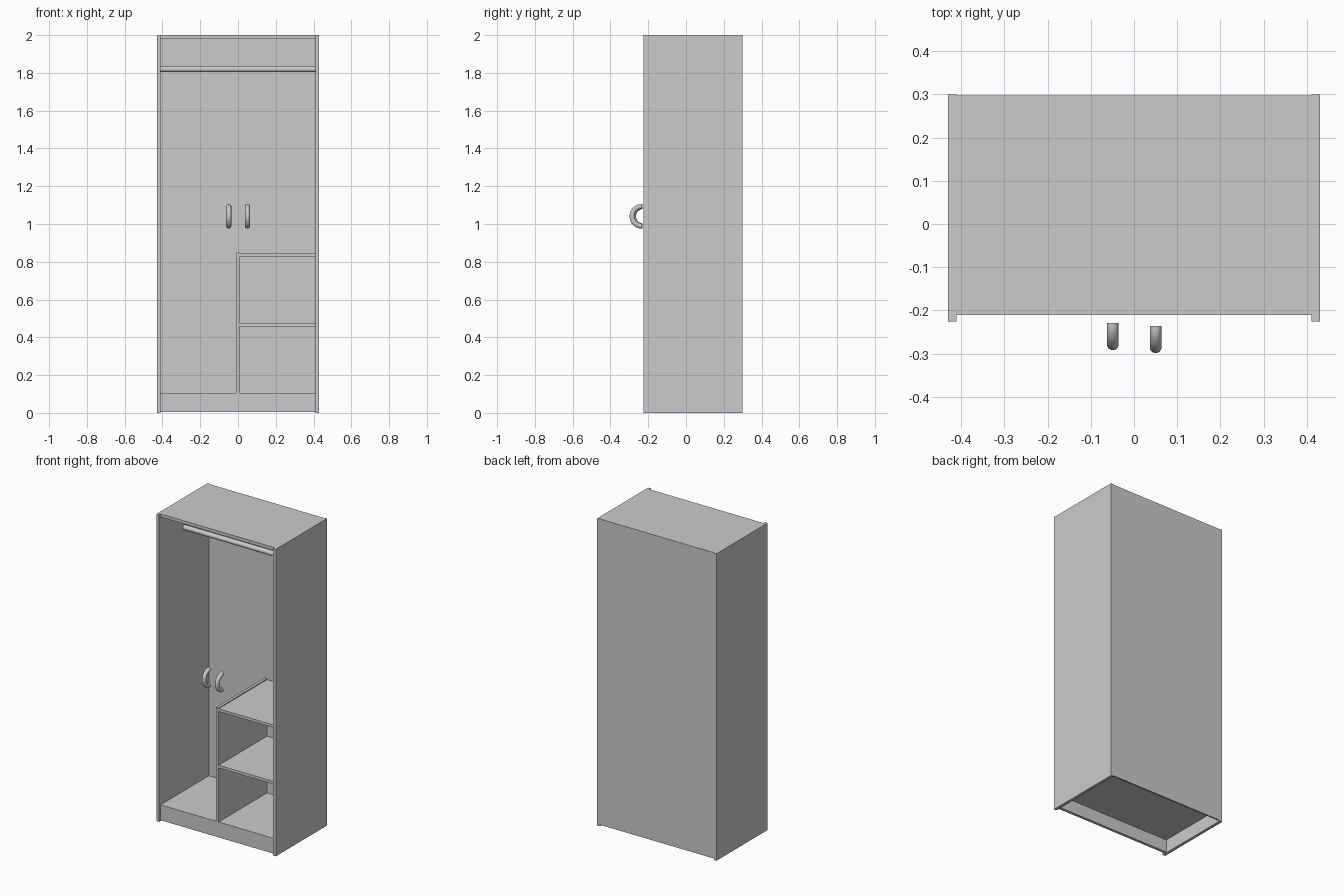
import bpy, bmesh, math
from mathutils import Vector

if "Cube" in bpy.data.objects:
    bpy.data.objects.remove(bpy.data.objects["Cube"])

grey = bpy.data.materials.new("light_grey")
grey.diffuse_color = (0.6, 0.6, 0.6, 1)
grey.use_nodes = True
grey.node_tree.nodes["Principled BSDF"].inputs["Base Color"].default_value = grey.diffuse_color


def finish(name, bm):
    bmesh.ops.recalc_face_normals(bm, faces=bm.faces)
    mesh = bpy.data.meshes.new(name)
    bm.to_mesh(mesh)
    bm.free()
    mesh.materials.append(grey)
    obj = bpy.data.objects.new(name, mesh)
    bpy.context.collection.objects.link(obj)
    return obj


def panel(name, x, y, z):
    """Board spanning the given (min, max) ranges."""
    bm = bmesh.new()
    bmesh.ops.create_cube(bm, size=1)
    for v in bm.verts:
        v.co = Vector([(r[0] + r[1]) / 2 + c * (r[1] - r[0]) for r, c in zip((x, y, z), v.co)])
    return finish(name, bm)


def tube(name, rings):
    """Skin a list of vertex rings, with capped ends and smooth sides."""
    bm = bmesh.new()
    loops = [[bm.verts.new(p) for p in ring] for ring in rings]
    n = len(loops[0])
    for a, b in zip(loops, loops[1:]):
        for i in range(n):
            bm.faces.new((a[i], a[(i + 1) % n], b[(i + 1) % n], b[i])).smooth = True
    bm.faces.new(loops[0])
    bm.faces.new(loops[-1])
    obj = finish(name, bm)
    bpy.context.view_layer.objects.active = obj
    obj.select_set(True)
    bpy.ops.object.shade_smooth_by_angle(angle=math.radians(40))
    obj.select_set(False)


W = 0.411          # inner half width
FRONT, BACK = -0.21, 0.287

# Carcass
panel("left_side", (-0.43, -W), (-0.225, 0.30), (0, 2))
panel("right_side", (W, 0.43), (-0.225, 0.30), (0, 2))
panel("back_panel", (-W, W), (BACK, 0.297), (0.008, 2))
panel("top_panel", (-W, W), (FRONT, BACK), (1.98, 2))
panel("bottom_panel", (-W, W), (FRONT + 0.018, BACK), (0.087, 0.105))
panel("plinth", (-W, W), (FRONT, FRONT + 0.018), (0.005, 0.105))

# Shelf compartment
panel("divider", (-0.01, 0.008), (FRONT, BACK), (0.105, 0.849))
for name, top in (("upper_shelf", 0.843), ("lower_shelf", 0.475)):
    panel(name, (0.008, W), (FRONT, BACK), (top - 0.018, top))

# Hanging rail
turn = [2 * math.pi * i / 24 for i in range(24)]
tube("hanging_rail", [[(x, 0.035 + 0.016 * math.cos(a), 1.82 + 0.016 * math.sin(a)) for a in turn]
                      for x in (-W, W)])

# Half-ring door handles
for name, hx, hy in (("left_handle", -0.049, -0.229), ("right_handle", 0.050, -0.236)):
    rings = []
    for k in range(25):
        t = math.pi * k / 24
        rings.append([(hx + 0.0135 * math.cos(a),
                       hy - (0.049 + 0.0135 * math.sin(a)) * math.sin(t),
                       1.041 + (0.0515 + 0.0135 * math.sin(a)) * math.cos(t)) for a in turn])
    tube(name, rings)
